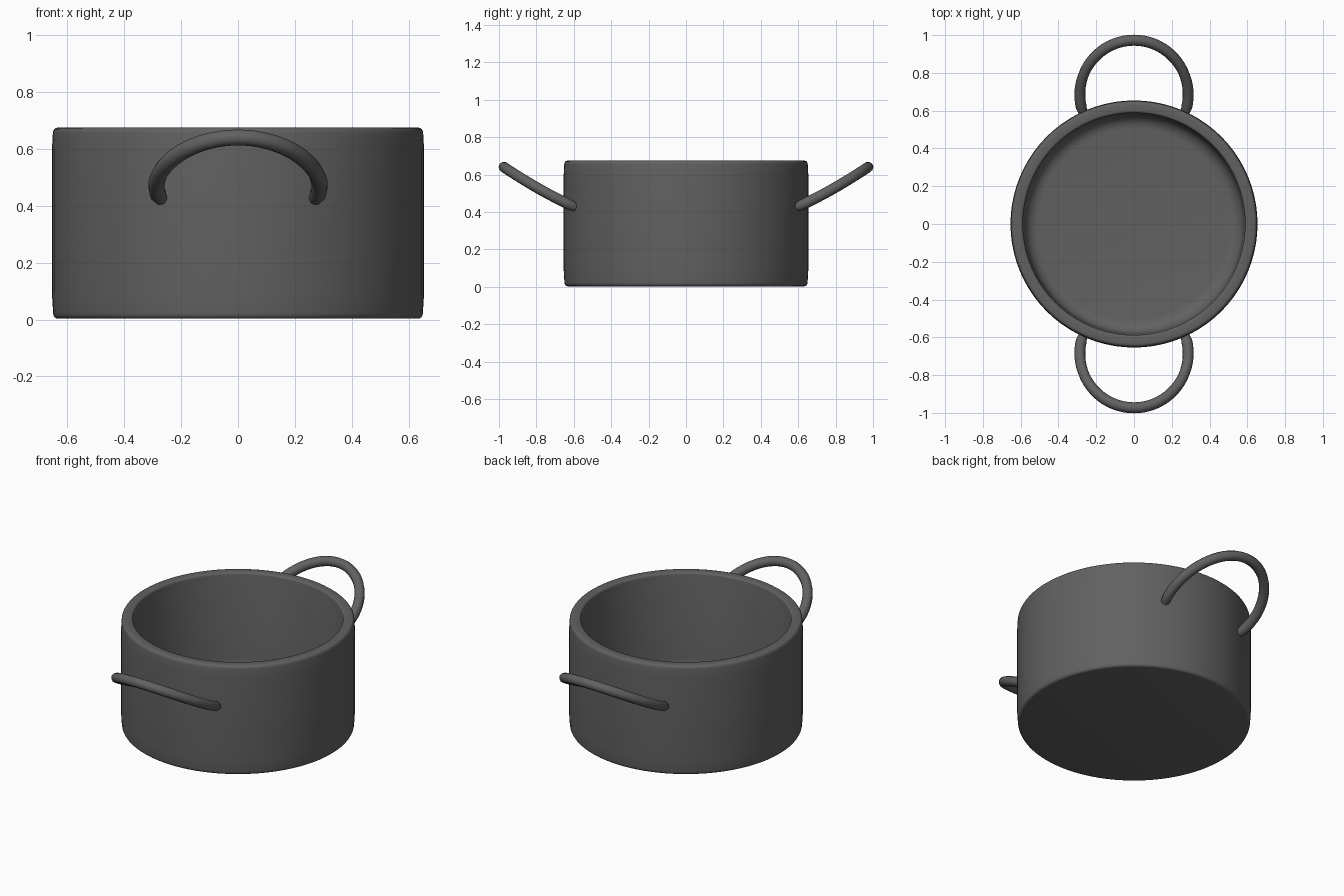
import bpy
import bmesh
from math import sin, cos, pi, radians

if "Cube" in bpy.data.objects:
    bpy.data.objects.remove(bpy.data.objects["Cube"], do_unlink=True)

# Dark grey metal
metal = bpy.data.materials.new("dark grey metal")
metal.use_nodes = True
grey = (0.12, 0.12, 0.12, 1)
metal.diffuse_color = grey
metal.node_tree.nodes["Principled BSDF"].inputs["Base Color"].default_value = grey


def shade(obj, angle):
    bpy.ops.object.select_all(action="DESELECT")
    obj.select_set(True)
    bpy.context.view_layer.objects.active = obj
    bpy.ops.object.shade_smooth_by_angle(angle=radians(angle))


def corner(cx, cz, rx, rz, start, end, steps):
    """Points along an elliptical arc, angles in degrees."""
    angles = [radians(start + (end - start) * i / steps) for i in range(steps + 1)]
    return [(cx + rx * cos(a), cz + rz * sin(a)) for a in angles]


# Pot body: outside, rim and inside turned from one profile
profile = [(0, 0.003)]
profile += corner(0.634, 0.023, 0.016, 0.02, -90, 0, 4)
profile += [(0.654, 0.09), (0.654, 0.60)]
profile += corner(0.634, 0.655, 0.017, 0.02, 0, 90, 4)
profile += corner(0.60, 0.663, 0.012, 0.012, 90, 180, 3)
profile += corner(0.505, 0.145, 0.075, 0.075, 0, -90, 6)
profile += [(0, 0.07)]

bm = bmesh.new()
verts = [bm.verts.new((r, 0, z)) for r, z in profile]
edges = [bm.edges.new(pair) for pair in zip(verts, verts[1:])]
bmesh.ops.spin(bm, geom=verts + edges, cent=(0, 0, 0), axis=(0, 0, 1),
               angle=2 * pi, steps=80, use_merge=True)
bmesh.ops.remove_doubles(bm, verts=bm.verts, dist=0.0005)
bmesh.ops.recalc_face_normals(bm, faces=bm.faces)
mesh = bpy.data.meshes.new("pot_body")
bm.to_mesh(mesh)
bm.free()
body = bpy.data.objects.new("pot_body", mesh)
bpy.context.collection.objects.link(body)
mesh.materials.append(metal)
shade(body, 40)


# Loop handles: tilted round bars rising away from the wall
def handle(name, side):
    curve = bpy.data.curves.new(name, "CURVE")
    curve.dimensions = "3D"
    curve.bevel_depth = 0.029
    curve.bevel_resolution = 3
    curve.use_fill_caps = True
    steps = 40
    spline = curve.splines.new("POLY")
    spline.points.add(steps)
    for i, point in enumerate(spline.points):
        a = radians(-19 + 218 * i / steps)
        y = 0.685 + 0.288 * sin(a)
        t = (y - 0.591) / 0.382
        z = 0.424 + 0.216 * t - 0.04 * t * (1 - t)
        point.co = (0.287 * cos(a), side * y, z, 1)
        point.radius = 0.8 if i in (0, steps) else 1
    obj = bpy.data.objects.new(name, curve)
    bpy.context.collection.objects.link(obj)
    curve.materials.append(metal)
    bpy.ops.object.select_all(action="DESELECT")
    obj.select_set(True)
    bpy.context.view_layer.objects.active = obj
    bpy.ops.object.convert(target="MESH")
    shade(bpy.context.view_layer.objects.active, 50)


handle("front_handle", -1)
handle("back_handle", 1)
